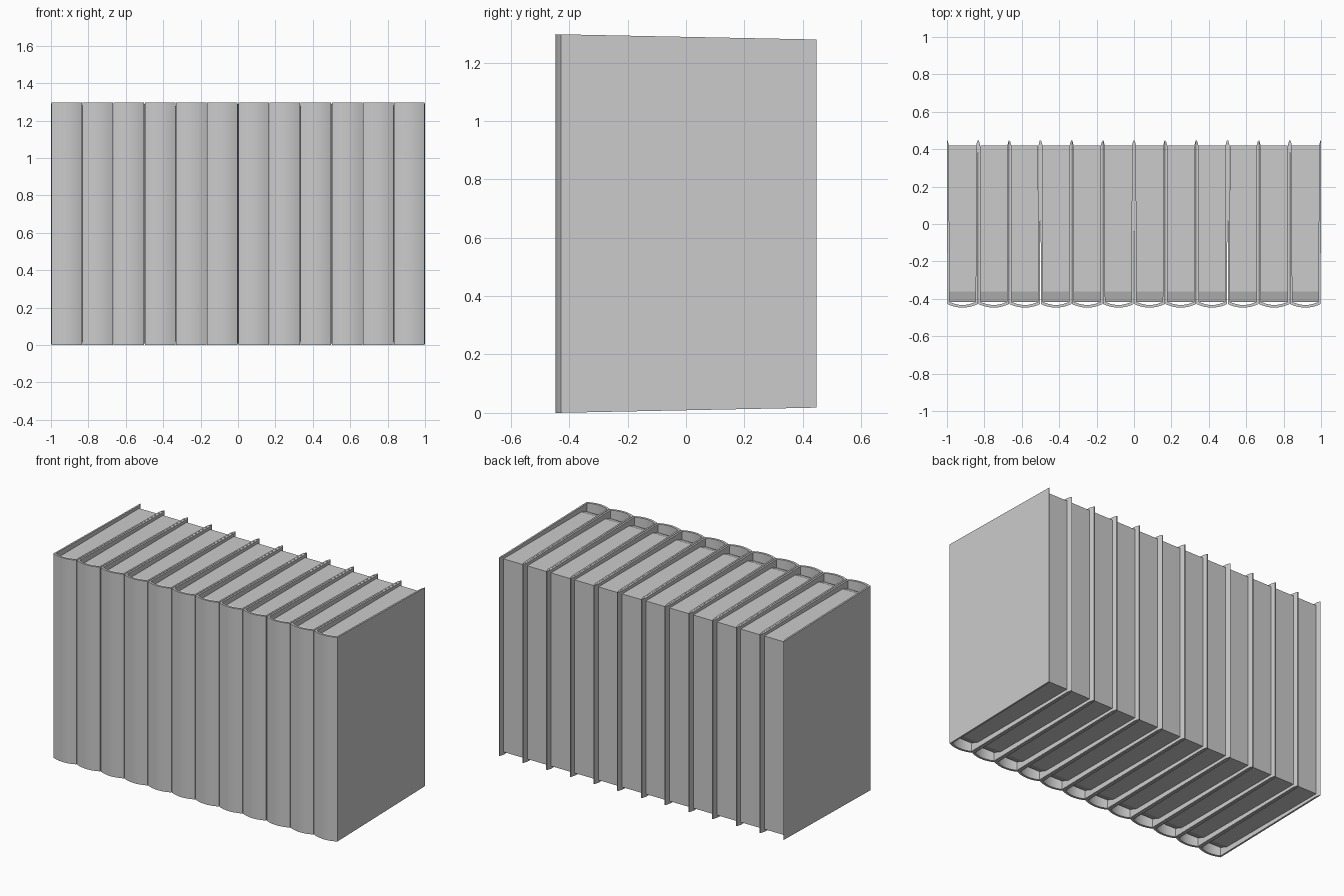
import bpy, bmesh, math

if "Cube" in bpy.data.objects:
    bpy.data.objects.remove(bpy.data.objects["Cube"])

COUNT = 12
PITCH = 2 / COUNT
HEIGHT = 1.297
FRONT, BACK = -0.447, 0.447
HINGE = -0.428      # where the boards meet the rounded spine
THICK = 0.011


def make_object(name, bm, x):
    bmesh.ops.recalc_face_normals(bm, faces=bm.faces)
    mesh = bpy.data.meshes.new(name)
    bm.to_mesh(mesh)
    bm.free()
    obj = bpy.data.objects.new(name, mesh)
    obj.location.x = x
    bpy.context.collection.objects.link(obj)
    return obj


def prism(name, outline, axis_extrude, x):
    """Extrude an outline of 3D points along a vector."""
    bm = bmesh.new()
    face = bm.faces.new([bm.verts.new(p) for p in outline])
    ext = bmesh.ops.extrude_face_region(bm, geom=[face])
    verts = [g for g in ext["geom"] if isinstance(g, bmesh.types.BMVert)]
    bmesh.ops.translate(bm, verts=verts, vec=axis_extrude)
    return make_object(name, bm, x)


def spine_arc(half, edge_y, tip_y, steps=10):
    return [(half * t, tip_y + (edge_y - tip_y) * t * t)
            for t in (-1 + 2 * i / steps for i in range(steps + 1))]


def make_cover(x):
    # U-shaped plan: boards flare slightly and end in bevelled tips
    wf, wb = PITCH / 2 - 0.002, PITCH / 2 - 0.0005
    outer = [(-wb, BACK)] + spine_arc(wf, HINGE, FRONT) + [(wb, BACK)]
    inner = ([(-wb + 0.003, BACK), (-wb + THICK, BACK - 0.03)]
             + spine_arc(wf - THICK, HINGE + 0.012, FRONT + 0.014)
             + [(wb - THICK, BACK - 0.03), (wb - 0.003, BACK)])
    plan = outer + inner[::-1]
    cover = prism("book_cover", [(px, py, 0) for px, py in plan], (0, 0, HEIGHT), x)
    # Boards are a little shorter at the open edge
    for v in cover.data.vertices:
        drop = 0.018 * (v.co.y - FRONT) / (BACK - FRONT)
        v.co.z += -drop if v.co.z > 0.5 else drop
    cover.select_set(True)
    bpy.context.view_layer.objects.active = cover
    bpy.ops.object.shade_smooth_by_angle(angle=math.radians(20))
    cover.select_set(False)


def make_pages(x):
    # Side profile with sloped shoulders next to the spine
    half = PITCH / 2 - THICK - 0.001
    lo, hi = 0.035, HEIGHT - 0.035
    side = [(-0.418, lo + 0.02), (-0.36, lo), (0.42, lo),
            (0.42, hi), (-0.36, hi), (-0.418, hi - 0.02)]
    prism("page_block", [(-half, y, z) for y, z in side], (2 * half, 0, 0), x)


# Row of identical books
for i in range(COUNT):
    cx = -1 + PITCH * (i + 0.5)
    make_cover(cx)
    make_pages(cx)
